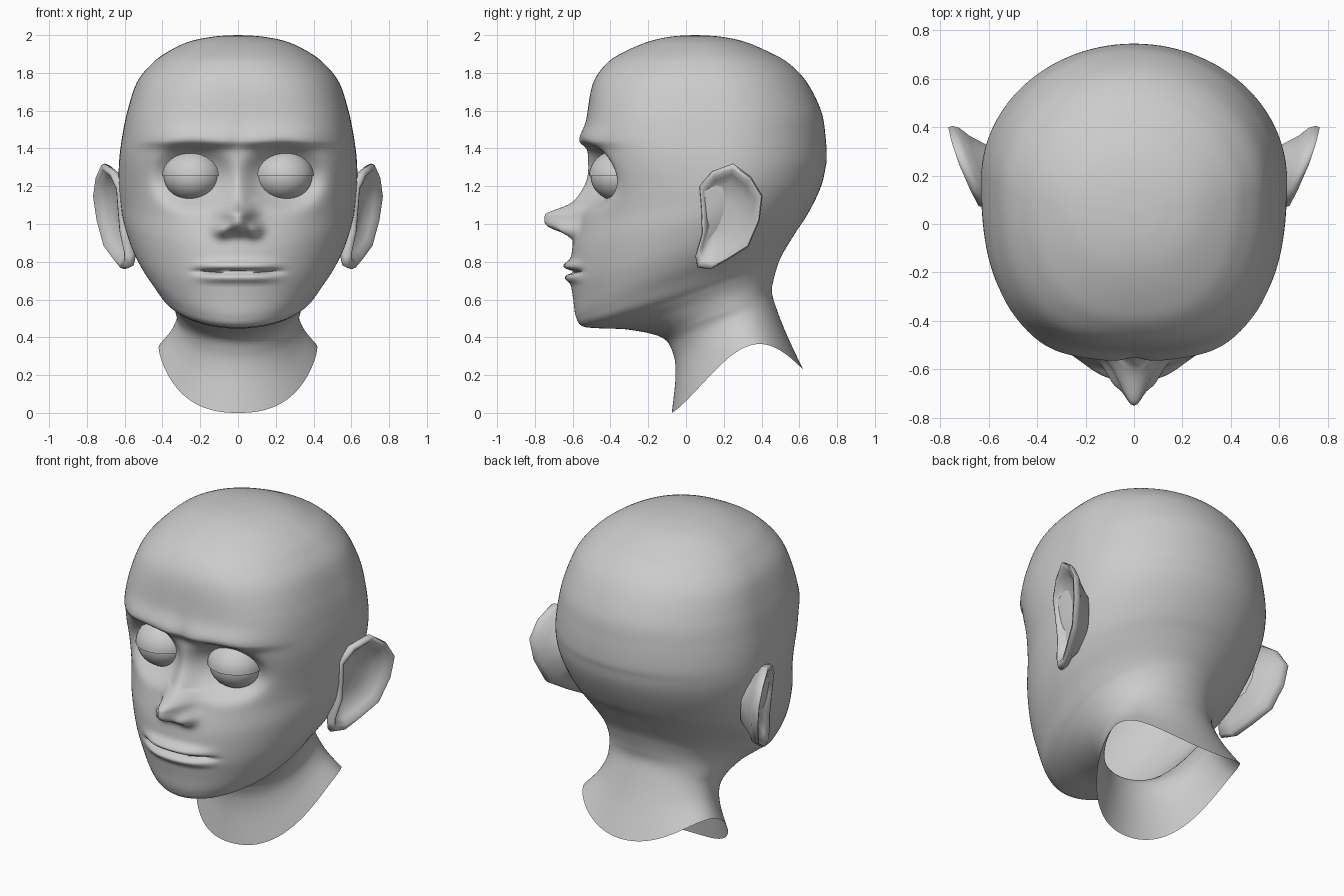
import bpy, bmesh, math

if "Cube" in bpy.data.objects:
    bpy.data.objects.remove(bpy.data.objects["Cube"])

grey = bpy.data.materials.new("plain grey")
grey.diffuse_color = (0.6, 0.6, 0.6, 1)
grey.use_nodes = True
grey.node_tree.nodes["Principled BSDF"].inputs["Base Color"].default_value = grey.diffuse_color


def finish(name, bm, angle=60):
    bmesh.ops.recalc_face_normals(bm, faces=bm.faces)
    me = bpy.data.meshes.new(name)
    bm.to_mesh(me)
    bm.free()
    ob = bpy.data.objects.new(name, me)
    bpy.context.collection.objects.link(ob)
    me.materials.append(grey)
    bpy.ops.object.select_all(action='DESELECT')
    bpy.context.view_layer.objects.active = ob
    ob.select_set(True)
    bpy.ops.object.shade_smooth_by_angle(angle=math.radians(angle))
    return ob


def bridge(bm, rings):
    for a, b in zip(rings, rings[1:]):
        n = len(a)
        for i in range(n):
            bm.faces.new((a[i], a[(i + 1) % n], b[(i + 1) % n], b[i]))


def gauss(v, s):
    return math.exp(-(v / s) ** 2)


# Tilted neck and jaw rings: front y, front z, back y, back z, half width
LOWER = [
    (-.075, .00, .62, .23, .42),
    (-.055, .20, .535, .41, .355),
    (-.07, .32, .48, .55, .325),
    (-.13, .40, .455, .64, .33),
    (-.30, .44, .465, .71, .35),
    (-.46, .448, .485, .78, .385),
    (-.55, .46, .505, .83, .42),
    (-.583, .51, .54, .89, .46),
    (-.597, .60, .59, .97, .52),
    (-.611, .72, .637, 1.04, .568),
    (-.60, .88, .69, 1.14, .608),
    (-.555, 1.04, .722, 1.22, .625),
    (-.53, 1.17, .737, 1.29, .632),
]
# Level skull rings: front y, back y, z, half width
UPPER = [
    (-.52, .745, 1.35, .628),
    (-.522, .738, 1.47, .612),
    (-.52, .715, 1.60, .585),
    (-.49, .64, 1.75, .535),
    (-.42, .545, 1.85, .455),
    (-.33, .44, 1.91, .375),
    (-.20, .31, 1.965, .26),
    (-.08, .18, 1.992, .13),
    (.04, .06, 2.0, .01),
]
KEYS = LOWER + [(f, z, b, z, w) for f, b, z, w in UPPER]


def nose_height(z):
    """Long slope above the tip, short one below."""
    if z > 1.05:
        return .125 * gauss(z - 1.045, .045) + .07 * gauss(z - 1.05, .13)
    return .195 / (1 + math.exp(-(z - .962) / .016))


def face_relief(x, z):
    """How far the face stands out at a point (brow, sockets, nose, lips)."""
    ax = abs(x)
    d = .045 * gauss(z - 1.44, .035 if z < 1.44 else .08) / (1 + (ax / .45) ** 8) * (1 - .3 * gauss(x, .05))
    r = math.hypot((ax - .24) / .19, (z - 1.25) / .15)
    d -= .11 * math.exp(-r ** 4)
    d += nose_height(z) * gauss(x, .055 if z > 1.12 else .075)
    d += .06 * gauss(ax - .085, .042) * gauss(z - .965, .038)
    d += math.exp(-(ax / .2) ** 4) * (.04 * gauss(z - .778, .028) + .03 * gauss(z - .715, .024))
    d -= .035 * gauss(z - .748, .011) * math.exp(-(ax / .225) ** 8)
    return d


def spline(p0, p1, p2, p3, t):
    return [.5 * (2 * b + (c - a) * t + (2 * a - 5 * b + 4 * c - d) * t * t + (3 * b - a - 3 * c + d) * t ** 3)
            for a, b, c, d in zip(p0, p1, p2, p3)]


# Head and neck shell, open at the bottom
bm = bmesh.new()
COLS, SUB = 160, 14
rings = []
last = len(KEYS) - 1
for step in range(last * SUB + 1):
    i = min(step // SUB, last - 1)
    fy, fz, by, bz, w = spline(KEYS[max(i - 1, 0)], KEYS[i], KEYS[i + 1],
                               KEYS[min(i + 2, last)], step / SUB - i)
    square = 2 + .95 * gauss(fz - 1.5, .36)
    lift = .22 * max(0, 1 - fz / .4)
    mid = fy + .56 * (by - fy)
    ring = []
    for c in range(COLS):
        u = 2 * math.pi * c / COLS
        a = u - .45 * math.sin(u)
        s, k = math.sin(a), math.cos(a)
        e = square if k > 0 else 2.0
        r = (abs(s) ** e + abs(k) ** e) ** (-1 / e)
        x = w * s * r
        y = mid - k * r * ((mid - fy) if k > 0 else (by - mid))
        t = min(max((y - fy) / (by - fy), 0), 1)
        z = fz + (bz - fz) * t + lift * math.sin(math.pi * t ** 1.3)
        if k > 0 and y < -.2:
            y -= face_relief(x, z) * min(1, (-.2 - y) / .12)
        ring.append(bm.verts.new((x, y, z)))
    rings.append(ring)
bridge(bm, rings)
bm.faces.new(rings[-1])
finish("head", bm, 80)

# Ear: one angular outline (y, z), stepped in and out to form back, rim and bowl
EAR = [(.25, 1.32), (.345, 1.25), (.405, 1.15), (.39, 1.02), (.33, .88), (.22, .81), (.13, .76),
       (.06, .77), (.05, .83), (.085, .95), (.08, 1.08), (.07, 1.2), (.14, 1.28)]
STEPS = [(.55, -.13), (.80, -.06), (.96, -.035), (1.0, -.01), (.97, .01), (.88, .008),
         (.78, -.02), (.6, -.05), (.3, -.06)]


def ear(side, name):
    bm = bmesh.new()
    rings = []
    for s, off in STEPS:
        ring = []
        for y, z in EAR:
            y, z = .21 + (y - .21) * s, 1.05 + (z - 1.05) * s
            x = .60 + .40 * (y - .03) + .1 * (z - 1.05) + off
            ring.append(bm.verts.new((side * x, y, z)))
        rings.append(ring)
    bridge(bm, rings)
    bm.faces.new(rings[-1])
    finish(name, bm, 75)


# Eyes: upper lid is a slightly larger half ball over the eyeball
def eye(side, name):
    for part, rad in (("upper_lid", .162), ("eyeball", .153)):
        bm = bmesh.new()
        bmesh.ops.create_uvsphere(bm, u_segments=40, v_segments=24, radius=rad)
        if part == "upper_lid":
            bmesh.ops.bisect_plane(bm, geom=bm.verts[:] + bm.edges[:] + bm.faces[:],
                                   plane_co=(0, 0, 0), plane_no=(0, 0, 1), clear_inner=True)
            rim = [e for e in bm.edges if e.is_boundary]
            bmesh.ops.contextual_create(bm, geom=rim)
        bmesh.ops.scale(bm, vec=(1, 1, .87), verts=bm.verts)
        bmesh.ops.translate(bm, vec=(side * .24, -.352, 1.253), verts=bm.verts)
        finish(name + "_" + part, bm, 50)


for side, label in ((1, "left"), (-1, "right")):
    ear(side, label + "_ear")
    eye(side, label)
